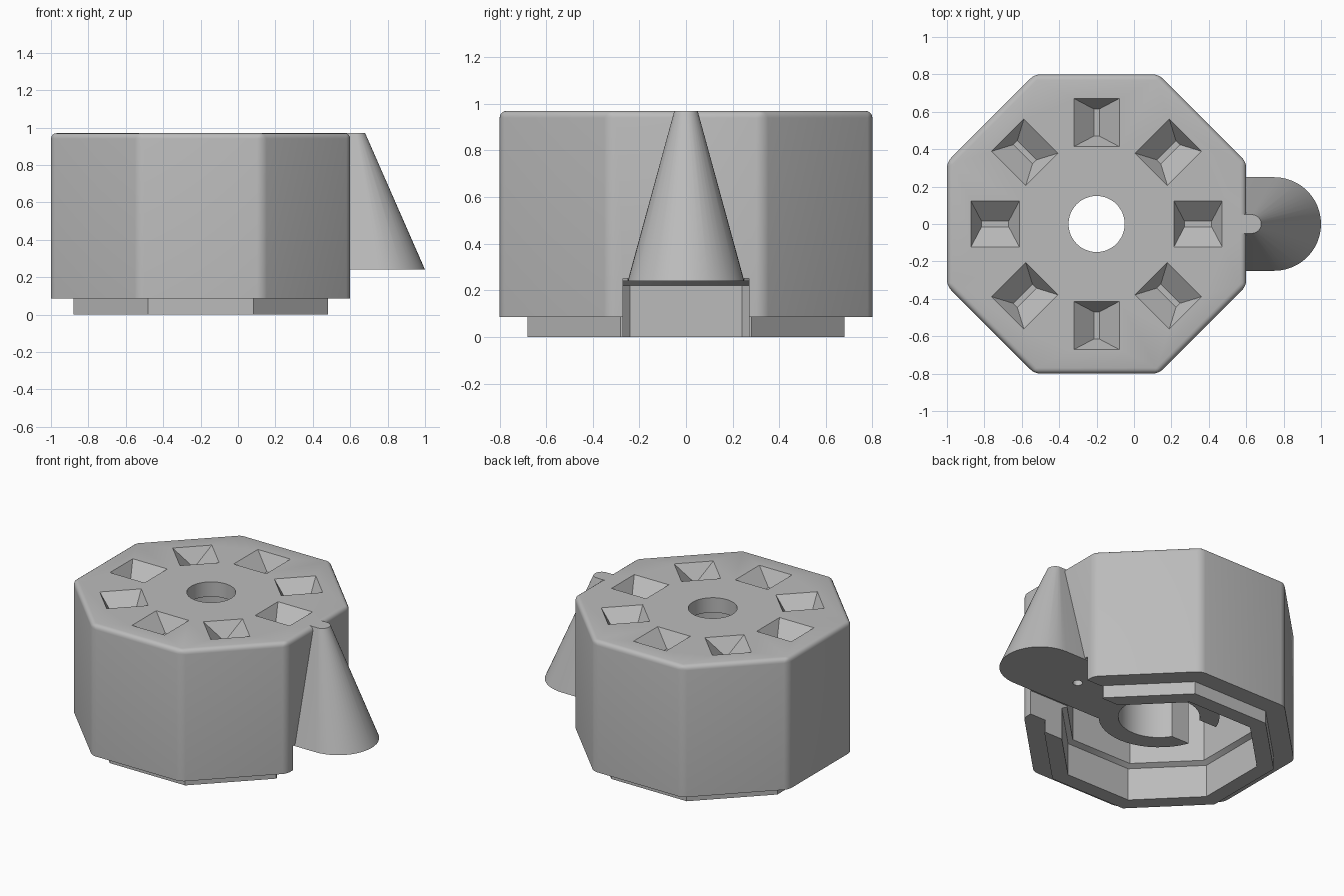
import bpy, bmesh, math
from mathutils import Matrix

if "Cube" in bpy.data.objects:
    bpy.data.objects.remove(bpy.data.objects["Cube"], do_unlink=True)

CX = -0.2          # axis of the octagonal body
TOP = 0.97
FLOOR = 0.24       # underside of cone, channel and hub

grey = bpy.data.materials.new("plain grey")
grey.use_nodes = True
grey.diffuse_color = (0.5, 0.5, 0.5, 1)
grey.node_tree.nodes["Principled BSDF"].inputs["Base Color"].default_value = (0.5, 0.5, 0.5, 1)


def ring(cx, radius, z, sides=48, turn=0.0):
    step = math.tau / sides
    return [(cx + radius * math.cos(turn + i * step), radius * math.sin(turn + i * step), z)
            for i in range(sides)]


def octagon(apothem, z):
    return ring(CX, apothem / math.cos(math.pi / 8), z, 8, math.pi / 8)


def hull(name, points, bevel=0.0):
    """Convex solid around the points, optionally rounded except at its base."""
    bm = bmesh.new()
    for p in points:
        bm.verts.new(p)
    bmesh.ops.convex_hull(bm, input=bm.verts[:])
    bmesh.ops.dissolve_limit(bm, angle_limit=0.01, verts=bm.verts[:], edges=bm.edges[:])
    if bevel:
        low = min(v.co.z for v in bm.verts) + 0.001
        edges = [e for e in bm.edges if max(v.co.z for v in e.verts) > low]
        bmesh.ops.bevel(bm, geom=edges, offset=bevel, segments=4, profile=0.5,
                        affect='EDGES', clamp_overlap=True)
    bmesh.ops.recalc_face_normals(bm, faces=bm.faces[:])
    mesh = bpy.data.meshes.new(name)
    bm.to_mesh(mesh)
    bm.free()
    mesh.materials.append(grey)
    obj = bpy.data.objects.new(name, mesh)
    bpy.context.collection.objects.link(obj)
    return obj


def box(name, x0, x1, half_y, z0, z1):
    return hull(name, [(x, y, z) for x in (x0, x1) for y in (-half_y, half_y) for z in (z0, z1)])


def cylinder(name, cx, radius, z0, z1):
    return hull(name, ring(cx, radius, z0) + ring(cx, radius, z1))


def combine(target, tool, operation):
    mod = target.modifiers.new(tool.name, 'BOOLEAN')
    mod.operation, mod.solver, mod.object = operation, 'EXACT', tool
    bpy.context.view_layer.objects.active = target
    bpy.ops.object.modifier_apply(modifier=mod.name)
    bpy.data.objects.remove(tool, do_unlink=True)


# Octagonal shell with a narrower foot
body = hull("body", octagon(0.8, 0.085) + octagon(0.8, TOP), bevel=0.03)
combine(body, hull("foot_rim", octagon(0.68, 0) + octagon(0.68, 0.15)), 'UNION')

# Hollow underside, stepped in with a small chamfer
combine(body, hull("lower_cavity", octagon(0.58, -0.1) + octagon(0.58, 0.22)
                   + octagon(0.55, 0.24)), 'DIFFERENCE')
combine(body, hull("upper_cavity", octagon(0.55, 0.2) + octagon(0.55, 0.8)), 'DIFFERENCE')
combine(body, box("side_notch", 0.2, 0.7, 0.27, -0.1, 0.25), 'DIFFERENCE')

# Central hub, channel block and the half cone on the side
combine(body, cylinder("hub", CX, 0.37, FLOOR, 0.85), 'UNION')
combine(body, box("channel_block", 0.0, 0.59, 0.25, FLOOR, 0.85), 'UNION')
cone_points = ring(0.75, 0.25, FLOOR) + ring(0.63, 0.05, TOP)
cone_points += [(0.57, s * r, z) for s in (-1, 1) for r, z in ((0.25, FLOOR), (0.05, TOP))]
combine(body, hull("side_cone", cone_points), 'UNION')

# Bores, hub gap and pin hole
combine(body, cylinder("hub_bore", CX, 0.25, 0.1, 0.87), 'DIFFERENCE')
combine(body, cylinder("top_hole", CX, 0.15, 0.5, 1.1), 'DIFFERENCE')
combine(body, box("hub_gap", -0.62, -0.35, 0.13, 0.1, 0.79), 'DIFFERENCE')
combine(body, cylinder("pin_hole", 0.45, 0.03, 0.1, 0.45), 'DIFFERENCE')

# Eight tapered pockets around the top
for i in range(8):
    pocket = []
    for r0, r1, half, z in ((0.42, 0.665, 0.121, TOP), (0.405, 0.68, 0.138, TOP + 0.015),
                            (0.47, 0.615, 0.015, TOP - 0.1)):
        pocket += [(r, y, z) for r in (r0, r1) for y in (-half, half)]
    cutter = hull("pocket", pocket)
    cutter.data.transform(Matrix.Translation((CX, 0, 0)) @ Matrix.Rotation(i * math.pi / 4, 4, 'Z'))
    combine(body, cutter, 'DIFFERENCE')

# Smooth curved parts, keep real edges sharp
body.data.materials.clear()
body.data.materials.append(grey)
bpy.ops.object.select_all(action='DESELECT')
body.select_set(True)
bpy.context.view_layer.objects.active = body
bpy.ops.object.shade_smooth_by_angle(angle=math.radians(25))
